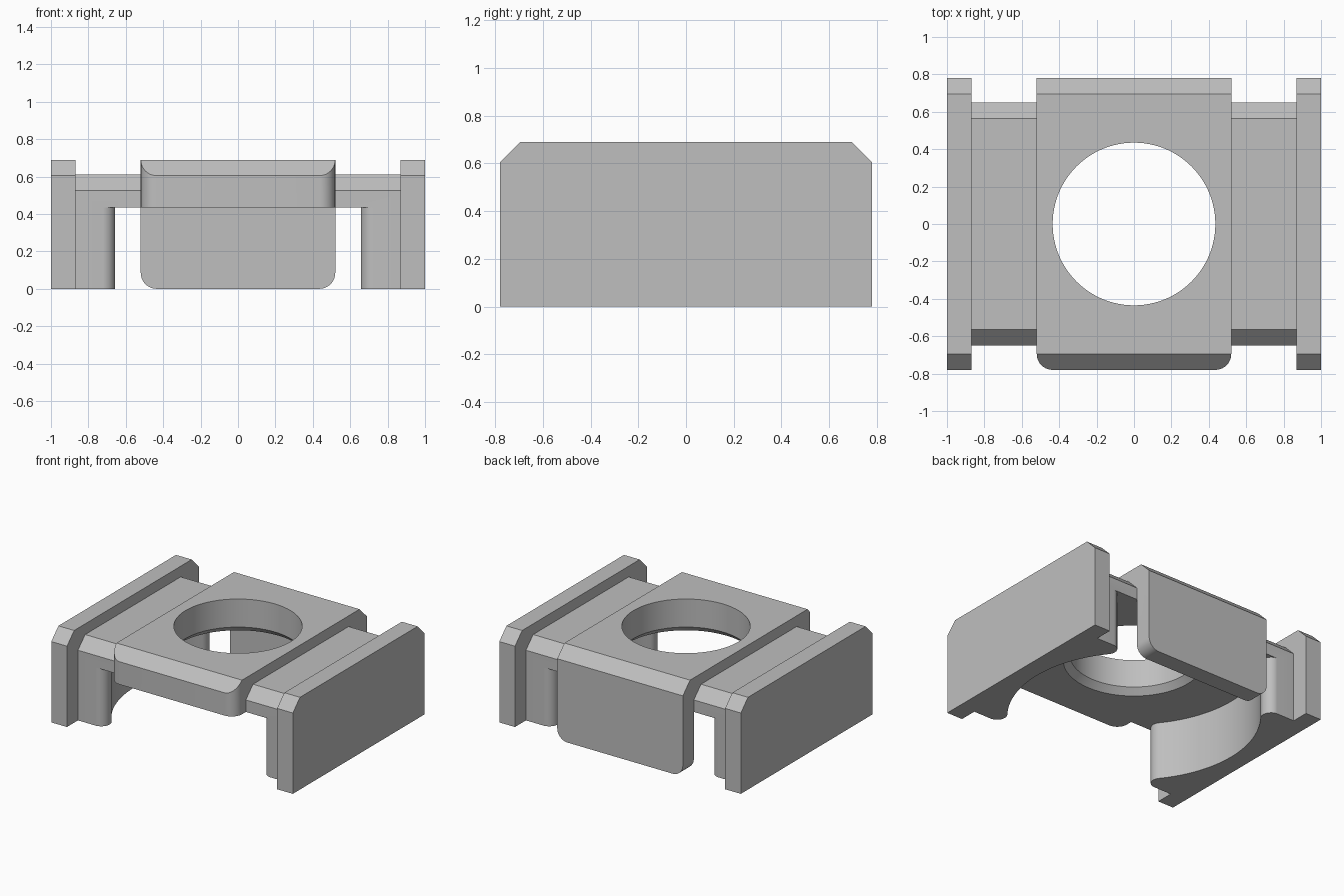
import bpy, bmesh
from math import sin, cos, pi, atan2, sqrt, radians
from mathutils import Matrix, Vector

if "Cube" in bpy.data.objects:
    bpy.data.objects.remove(bpy.data.objects["Cube"], do_unlink=True)

# Main dimensions
TOP, STEP, CEILING = 0.69, 0.61, 0.435
DEPTH, INNER_DEPTH = 0.78, 0.65
CHAMFER = 0.085
PLATE_X, WING_X = 0.52, 0.87
HOLE_R, CAVITY_R, TIP_R = 0.435, 0.86, 0.07

grey = bpy.data.materials.new("plain_grey")
grey.use_nodes = True
colour = (0.52, 0.52, 0.52, 1)
grey.diffuse_color = colour
grey.node_tree.nodes["Principled BSDF"].inputs["Base Color"].default_value = colour


def to_object(name, bm):
    bmesh.ops.recalc_face_normals(bm, faces=bm.faces)
    mesh = bpy.data.meshes.new(name)
    bm.to_mesh(mesh)
    bm.free()
    mesh.materials.append(grey)
    obj = bpy.data.objects.new(name, mesh)
    bpy.context.collection.objects.link(obj)
    return obj


def prism(points, offset):
    """Extrude a closed outline along the offset vector."""
    bm = bmesh.new()
    face = bm.faces.new([bm.verts.new(p) for p in points])
    moved = bmesh.ops.extrude_face_region(bm, geom=[face], use_keep_orig=True)
    verts = [g for g in moved["geom"] if isinstance(g, bmesh.types.BMVert)]
    bmesh.ops.translate(bm, verts=verts, vec=offset)
    bmesh.ops.recalc_face_normals(bm, faces=bm.faces)
    return bm


def box(x0, x1, depth, height):
    corners = [(x0, -depth, 0), (x0, depth, 0), (x0, depth, height), (x0, -depth, height)]
    return prism(corners, (x1 - x0, 0, 0))


def chamfer_ends(bm, depth, height):
    """Slice the top front and top back edges at 45 degrees."""
    for side in (-1, 1):
        cut = bmesh.ops.bisect_plane(
            bm, geom=bm.verts[:] + bm.edges[:] + bm.faces[:], dist=1e-5,
            plane_co=(0, side * depth, height - CHAMFER),
            plane_no=Vector((0, side, 1)).normalized(), clear_outer=True)
        rim = [g for g in cut["geom_cut"] if isinstance(g, bmesh.types.BMEdge)]
        bmesh.ops.holes_fill(bm, edges=rim, sides=0)


def subtract(obj, cutter):
    """Cut one object by another, then drop the cutter."""
    cutter.hide_render = True
    mod = obj.modifiers.new("cut", "BOOLEAN")
    mod.operation, mod.solver, mod.object = "DIFFERENCE", "EXACT", cutter
    graph = bpy.context.evaluated_depsgraph_get()
    mesh = bpy.data.meshes.new_from_object(obj.evaluated_get(graph))
    obj.modifiers.clear()
    obj.data = mesh
    bpy.data.objects.remove(cutter, do_unlink=True)


def finish(obj, mirrored=False):
    obj.data.shade_smooth()
    obj.data.set_sharp_from_angle(angle=radians(25))
    if mirrored:
        mod = obj.modifiers.new("mirror", "MIRROR")
        mod.use_mirror_merge = False


# Outer rails
bm = box(WING_X, 1, DEPTH, TOP)
chamfer_ends(bm, DEPTH, TOP)
finish(to_object("side_rails", bm), True)

# Stepped wings, hollowed by a wide round cavity with rounded tips
bm = box(PLATE_X, WING_X, INNER_DEPTH, STEP)
chamfer_ends(bm, INNER_DEPTH, STEP)
wings = to_object("stepped_wings", bm)

tip_y = INNER_DEPTH + 0.0005 - TIP_R
tip_x = sqrt((CAVITY_R + TIP_R) ** 2 - tip_y ** 2)
sweep = atan2(tip_y, tip_x)
half = [(0.3, 0.8), (tip_x, 0.8)]
for i in range(13):
    a = pi / 2 + (pi / 2 + sweep) * i / 12
    half.append((tip_x + TIP_R * cos(a), tip_y + TIP_R * sin(a)))
for i in range(1, 20):
    a = sweep * (1 - i / 20)
    half.append((CAVITY_R * cos(a), CAVITY_R * sin(a)))
outline = half + [(CAVITY_R, 0)] + [(x, -y) for x, y in reversed(half)]
cavity = prism([(x, y, -0.1) for x, y in outline], (0, 0, CEILING + 0.1))
subtract(wings, to_object("cavity_cutter", cavity))
finish(wings, True)

# Centre plate with a short front lip and a long back flap
section = [(-DEPTH, CEILING), (INNER_DEPTH, CEILING), (INNER_DEPTH, 0),
           (DEPTH, 0), (DEPTH, TOP), (-DEPTH, TOP)]
bm = prism([(-PLATE_X, y, z) for y, z in section], (2 * PLATE_X, 0, 0))


def is_rounded(edge):
    a, b = (v.co for v in edge.verts)
    front_corner = a.y < -0.7 and b.y < -0.7 and abs(a.z - b.z) > 0.1
    flap_corner = a.z < 0.01 and b.z < 0.01 and abs(a.y - b.y) > 0.1
    return (front_corner or flap_corner) and abs(a.x - b.x) < 0.01


bmesh.ops.bevel(bm, geom=[e for e in bm.edges if is_rounded(e)], offset=CHAMFER,
                offset_type="OFFSET", segments=10, profile=0.5, affect="EDGES")
chamfer_ends(bm, DEPTH, TOP)
plate = to_object("centre_plate", bm)

# Round opening, flared at its lower rim
flare = 0.045
bm = bmesh.new()
profile = [(HOLE_R + 2 * flare, CEILING - flare), (HOLE_R, CEILING + flare), (HOLE_R, 0.8)]
rings = []
for r, z in profile:
    ring = bmesh.ops.create_circle(bm, segments=96, radius=r,
                                   matrix=Matrix.Translation((0, 0, z)))
    rings.append(ring["verts"])
for low, high in zip(rings, rings[1:]):
    for i in range(96):
        j = (i + 1) % 96
        bm.faces.new((low[i], low[j], high[j], high[i]))
bm.faces.new(rings[0])
bm.faces.new(rings[-1])
subtract(plate, to_object("hole_cutter", bm))
finish(plate)
